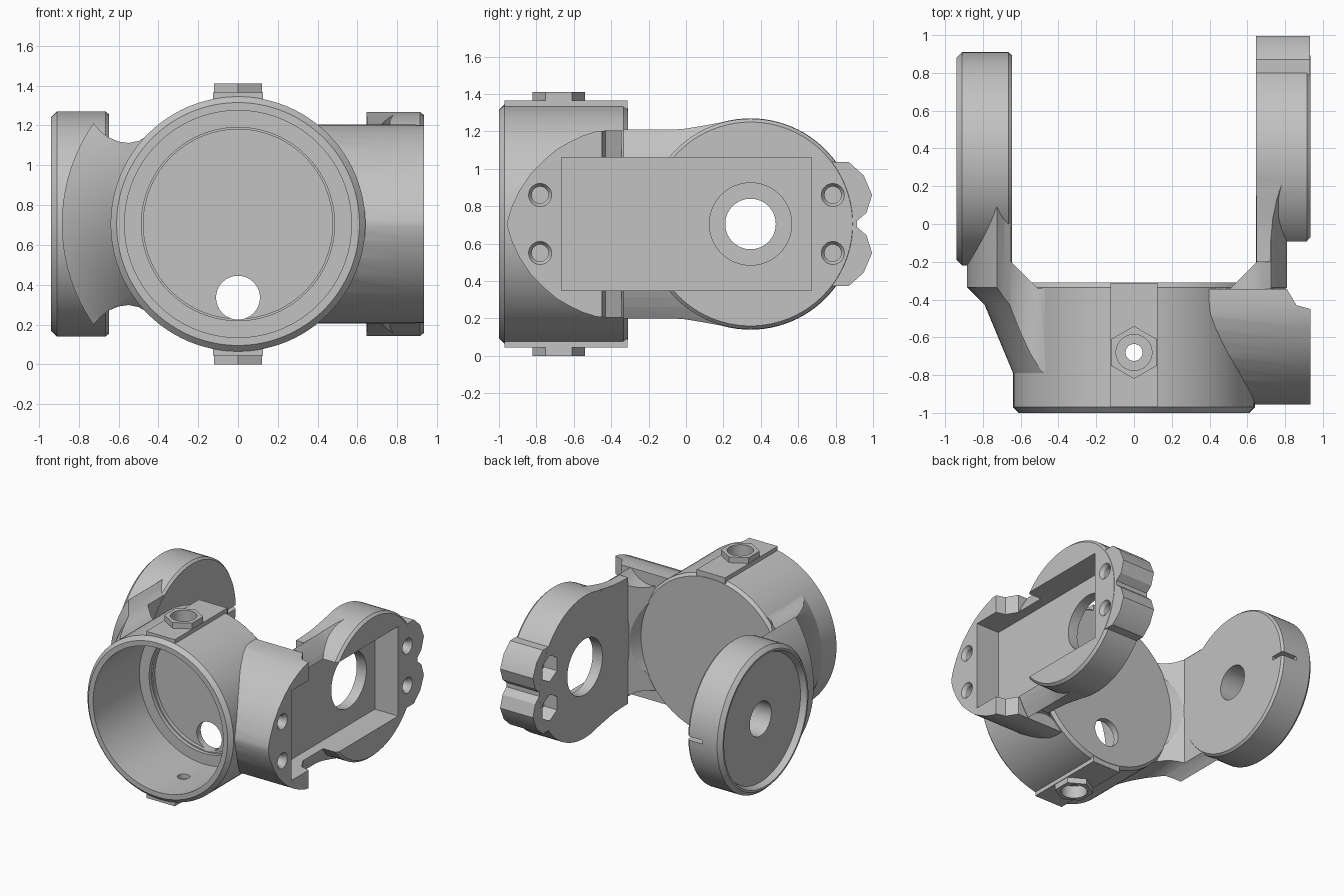
import bpy, bmesh, math
from mathutils import Vector

cube = bpy.data.objects.get("Cube")
if cube:
    bpy.data.objects.remove(cube, do_unlink=True)

MID = 0.705                      # height of the body and arm axes
HUB = (0, 0.345, MID)            # arm disc centre
BODY = (0, 0, MID)

grey = bpy.data.materials.new("plain grey")
grey.use_nodes = True
grey.diffuse_color = (0.54, 0.54, 0.54, 1)
grey.node_tree.nodes["Principled BSDF"].inputs["Base Color"].default_value = grey.diffuse_color


def finish(name, bm):
    bmesh.ops.recalc_face_normals(bm, faces=bm.faces)
    mesh = bpy.data.meshes.new(name)
    bm.to_mesh(mesh)
    bm.free()
    mesh.materials.append(grey)
    obj = bpy.data.objects.new(name, mesh)
    bpy.context.collection.objects.link(obj)
    return obj


def lathe(name, axis, centre, profile, steps=96):
    """Solid of revolution from (radius, position along axis) points."""
    bm = bmesh.new()
    place = {"X": lambda r, t: (t, r, 0), "Y": lambda r, t: (r, t, 0), "Z": lambda r, t: (r, 0, t)}[axis]
    profile = [(0, profile[0][1])] + profile + [(0, profile[-1][1])]
    vs = [bm.verts.new(Vector(place(r, t)) + Vector(centre)) for r, t in profile]
    es = [bm.edges.new(pair) for pair in zip(vs, vs[1:])]
    direction = Vector([float(a == axis) for a in "XYZ"])
    bmesh.ops.spin(bm, geom=vs + es, cent=centre, axis=direction, angle=math.tau, steps=steps)
    bmesh.ops.remove_doubles(bm, verts=bm.verts, dist=1e-4)
    return finish(name, bm)


def rod(axis, centre, r, a, b, steps=64):
    return lathe("rod", axis, centre, [(r, a), (r, b)], steps)


def prism(name, axis, pts, a, b):
    """Outline in the two other axes, extruded from a to b along the axis."""
    bm = bmesh.new()
    i = "XYZ".index(axis)

    def place(p, t):
        co = list(p)
        co.insert(i, t)
        return co
    face = bm.faces.new([bm.verts.new(place(p, a)) for p in pts])
    out = bmesh.ops.extrude_face_region(bm, geom=[face])
    move = Vector(place((0, 0), b - a))
    bmesh.ops.translate(bm, vec=move, verts=[v for v in out["geom"] if isinstance(v, bmesh.types.BMVert)])
    return finish(name, bm)


def box(x0, x1, y0, y1, z0, z1):
    return prism("box", "Z", [(x0, y0), (x1, y0), (x1, y1), (x0, y1)], z0, z1)


def hexagon(u, v, r):
    return [(u + r * math.sin(k * math.pi / 3), v + r * math.cos(k * math.pi / 3)) for k in range(6)]


def combine(obj, operation, *others):
    for other in others:
        mod = obj.modifiers.new("join", "BOOLEAN")
        mod.operation = operation
        mod.solver = "EXACT"
        mod.object = other
        bpy.context.view_layer.objects.active = obj
        bpy.ops.object.modifier_apply(modifier=mod.name)
        bpy.data.objects.remove(other, do_unlink=True)
    return obj


def flip(pts):
    """Close an outline by mirroring it in height."""
    return pts + [(u, 2 * MID - v) for u, v in reversed(pts)]


def core():
    """Space kept clear for the cup and, behind it, a shallow round hollow."""
    return lathe("core", "Y", BODY, [(0.62, -1.1), (0.62, -0.325), (0.61, -0.315), (0.643, -0.2), (0.643, 0)])


def flared_neck(name, side, front):
    """Cone and cylinder about the body axis, trimmed to a waisted side arm."""
    neck = lathe(name, "Y", BODY, [
        (0.62, -0.84), (0.64, -0.79), (0.79, -0.43), (0.885, -0.335), (0.885, 0.11)])
    waist = [(0.95, 1.41), (0.73, 1.215), (0.69, 1.17), (0.65, 1.14), (0.6, 1.119), (0.55, 1.112),
             (0.5, 1.122), (0.45, 1.15), (0.4, 1.2), (0.3, 1.2)]
    plan = [(0.3, front), (0.3, -0.34), (0.51, -0.34), (0.65, -0.2), (0.65, 0.3), (1, 0.3), (1, front)]
    combine(neck, "INTERSECT",
            prism("waist", "Y", flip([(side * x, z) for x, z in waist]), -1, 0.3),
            prism("plan", "Z", [(side * x, y) for x, y in plan], -0.2, 1.6))
    return combine(neck, "DIFFERENCE", core())


# Cup-shaped body, open at the front
body = lathe("cup_body", "Y", BODY, [
    (0.61, -1), (0.64, -0.97), (0.64, -0.335), (0.62, -0.31)])
for side in (1, -1):
    lo, top, tip = [MID + side * h for h in (0.58, 0.66, 0.705)]
    pad = box(-0.125, 0.125, -0.97, -0.312, min(lo, top), max(lo, top))
    nut = prism("nut", "Z", hexagon(0, -0.68, 0.14), lo, tip)
    combine(body, "UNION", pad, nut)
combine(body, "DIFFERENCE", lathe("bore", "Y", BODY, [
    (0.57, -1.1), (0.57, -0.42), (0.485, -0.42),
    (0.485, -0.39), (0.475, -0.39), (0.475, -0.36)]))
combine(body, "DIFFERENCE", rod("Y", (0, 0, 0.335), 0.11, -0.6, -0.2))
combine(body, "DIFFERENCE", lathe("nut_recess", "Z", (0, -0.68, 0), [
    (0.095, -0.1), (0.095, 0.1), (0.045, 0.1), (0.045, 1.31), (0.095, 1.31), (0.095, 1.5)], 48))

# Round pivot arm: dished disc with a bore and a slit
disc = lathe("pivot_disc", "X", HUB, [
    (0.535, -0.94), (0.565, -0.91), (0.565, -0.665), (0.55, -0.647)])
combine(disc, "DIFFERENCE",
        lathe("dish", "X", HUB, [(0.52, -1), (0.52, -0.94), (0.5, -0.895)]),
        rod("X", HUB, 0.135, -1, -0.5),
        box(-0.78, -0.6, 0.8, 1, 0.69, 0.72))
neck = flared_neck("pivot_neck", -1, -1)
combine(neck, "DIFFERENCE", rod("X", HUB, 0.55, -1, -0.5))

# Motor arm: pointed front lobe, neck, round plate and two scalloped lugs
arm = prism("motor_arm", "X", flip([
    (-0.955, 0.72), (-0.935, 0.79), (-0.89, 0.885), (-0.83, 0.975), (-0.755, 1.05), (-0.69, 1.105),
    (-0.62, 1.145), (-0.55, 1.178), (-0.48, 1.2), (-0.41, 1.206), (-0.3, 1.206)]), 0.3, 0.935)
combine(arm, "INTERSECT", prism("lobe_plan", "Z", [
    (0.2, -1), (1, -1), (1, -0.46), (0.935, -0.45), (0.86, -0.43), (0.81, -0.345), (0.2, -0.345)], 0, 1.5))
plate = lathe("plate", "X", HUB, [(0.563, 0.645), (0.563, 0.915), (0.545, 0.935)])
lugs = prism("lugs", "X", flip([
    (0.5, 1.037), (0.87, 1.037), (0.95, 0.965), (0.995, 0.86), (0.965, 0.765), (0.915, 0.722)]), 0.6455, 0.933)

# Web that sweeps from the neck up onto the plate
web = prism("web", "X", flip([
    (-0.2, 1.205), (-0.1, 1.207), (0, 1.215), (0.1, 1.232), (0.2, 1.25), (0.3, 1.262), (0.4, 1.26)]), 0.6475, 0.93)
combine(web, "INTERSECT", lathe("sweep", "Y", BODY, [
    (0.88, -0.4), (0.88, -0.1), (0.895, 0.02), (0.925, 0.13), (0.98, 0.28), (1.02, 0.38)]))

combine(arm, "UNION", flared_neck("motor_neck", 1, -0.44), plate, web, lugs)
combine(arm, "DIFFERENCE", core(), box(0.73, 1.1, -0.665, 0.67, 0.35, 1.06), rod("X", HUB, 0.22, 0.5, 1.1))
for z in (MID - 0.155, MID + 0.155):
    combine(arm, "DIFFERENCE",
            lathe("screw_hole", "X", (0, 0.785, z), [(0.045, 0.5), (0.045, 0.91), (0.065, 0.94)], 32),
            lathe("screw_hole", "X", (0, -0.78, z), [(0.045, 0.72), (0.045, 0.91), (0.065, 0.94)], 32),
            prism("nut_pocket", "X", hexagon(0.785, z, 0.105), 0.5, 0.76))

# Crisp edges with smooth round surfaces
for obj in (body, disc, neck, arm):
    bpy.ops.object.select_all(action="DESELECT")
    obj.select_set(True)
    bpy.context.view_layer.objects.active = obj
    bpy.ops.object.shade_smooth_by_angle(angle=math.radians(25))
